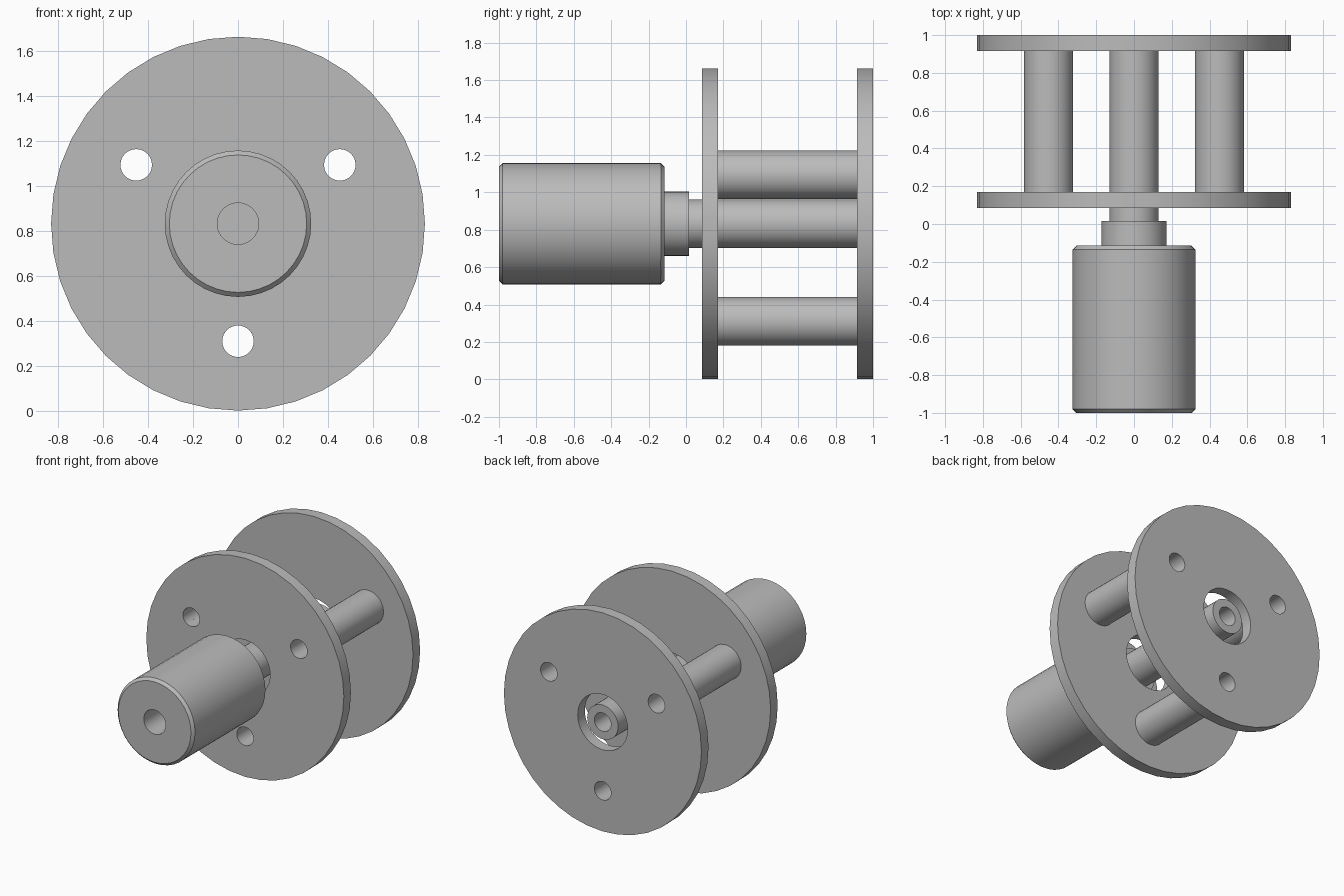
import bpy, bmesh
from math import sin, cos, pi, radians
from mathutils import Matrix, Vector

cube = bpy.data.objects.get("Cube")
if cube:
    bpy.data.objects.remove(cube, do_unlink=True)

AXIS_Z = 0.832      # height of the main axis
PLATE_R = 0.83
PLATE_T = 0.085
POST_RING = 0.522   # distance of the posts from the axis
TUBE_R = 0.13
BORE_R = 0.07

metal = bpy.data.materials.new("plain grey metal")
metal.use_nodes = True
GREY = (0.5, 0.5, 0.5, 1)
metal.diffuse_color = GREY
metal.node_tree.nodes["Principled BSDF"].inputs["Base Color"].default_value = GREY

# post positions around the axis: one at the bottom, two above
post_spots = [(POST_RING * cos(radians(a)), POST_RING * sin(radians(a)))
              for a in (30, 150, 270)]


def add_object(name, mesh):
    obj = bpy.data.objects.new(name, mesh)
    bpy.context.collection.objects.link(obj)
    mesh.materials.clear()
    mesh.materials.append(metal)
    bpy.ops.object.select_all(action='DESELECT')
    obj.select_set(True)
    bpy.context.view_layer.objects.active = obj
    bpy.ops.object.shade_smooth_by_angle(angle=radians(30))
    return obj


def lathe(name, profile, x=0, z=0, sides=40):
    """Turn a (radius, y) profile around an axis parallel to y."""
    bm = bmesh.new()
    verts = [bm.verts.new((0, y, r)) for r, y in profile]
    edges = [bm.edges.new(p) for p in zip(verts, verts[1:])]
    if profile[0][0] > 0:
        edges.append(bm.edges.new((verts[-1], verts[0])))
    bmesh.ops.spin(bm, geom=verts + edges, cent=(0, 0, 0), axis=(0, 1, 0),
                   angle=2 * pi, steps=sides, use_duplicate=False)
    bmesh.ops.remove_doubles(bm, verts=bm.verts, dist=0.0005)
    bmesh.ops.recalc_face_normals(bm, faces=bm.faces)
    mesh = bpy.data.meshes.new(name)
    bm.to_mesh(mesh)
    bm.free()
    obj = add_object(name, mesh)
    obj.location = (x, 0, AXIS_Z + z)
    return obj


def plate(name, y):
    """Round plate with a centre opening and three post holes."""
    outline = bpy.data.curves.new(name, 'CURVE')
    outline.dimensions = '2D'
    outline.fill_mode = 'BOTH'
    outline.extrude = PLATE_T / 2
    rings = [(0, 0, PLATE_R, 40), (0, 0, 0.21, 40)]
    rings += [(x, z, BORE_R, 32) for x, z in post_spots]
    for cx, cz, r, n in rings:
        spline = outline.splines.new('POLY')
        spline.points.add(n - 1)
        spline.use_cyclic_u = True
        for i, p in enumerate(spline.points):
            a = 2 * pi * i / n
            p.co = (cx + r * cos(a), cz + r * sin(a), 0, 1)
    temp = bpy.data.objects.new(name + " outline", outline)
    bpy.context.collection.objects.link(temp)
    bpy.context.view_layer.update()
    deps = bpy.context.evaluated_depsgraph_get()
    mesh = bpy.data.meshes.new_from_object(temp.evaluated_get(deps))
    bpy.data.objects.remove(temp, do_unlink=True)
    # stand the plate up and weld its rims
    bm = bmesh.new()
    bm.from_mesh(mesh)
    bmesh.ops.remove_doubles(bm, verts=bm.verts, dist=0.0005)
    bmesh.ops.rotate(bm, verts=bm.verts, matrix=Matrix.Rotation(pi / 2, 3, 'X'))
    bmesh.ops.recalc_face_normals(bm, faces=bm.faces)
    bm.to_mesh(mesh)
    bm.free()
    mesh.name = name
    add_object(name, mesh).location = (0, y, AXIS_Z)


# two mounting plates
plate("front_plate", 0.085 + PLATE_T / 2)
plate("back_plate", 1 - PLATE_T / 2)

# hollow posts between the plates
for side, (x, z) in zip(("left", "right", "lower"), post_spots):
    lathe(side + "_post", [(BORE_R, 0.17), (TUBE_R, 0.17),
                           (TUBE_R, 0.915), (BORE_R, 0.915)], x, z)

# chamfered handle, collar and shaft turned in one piece, blind bore at each end
lathe("handle_and_shaft", [
    (0, -0.5), (0.092, -0.5), (0.092, -1),
    (0.305, -1), (0.325, -0.98), (0.325, -0.135), (0.305, -0.115),
    (0.172, -0.115), (0.172, 0.015), (TUBE_R, 0.015),
    (TUBE_R, 1), (BORE_R, 1), (BORE_R, 0.5), (0, 0.5)])
